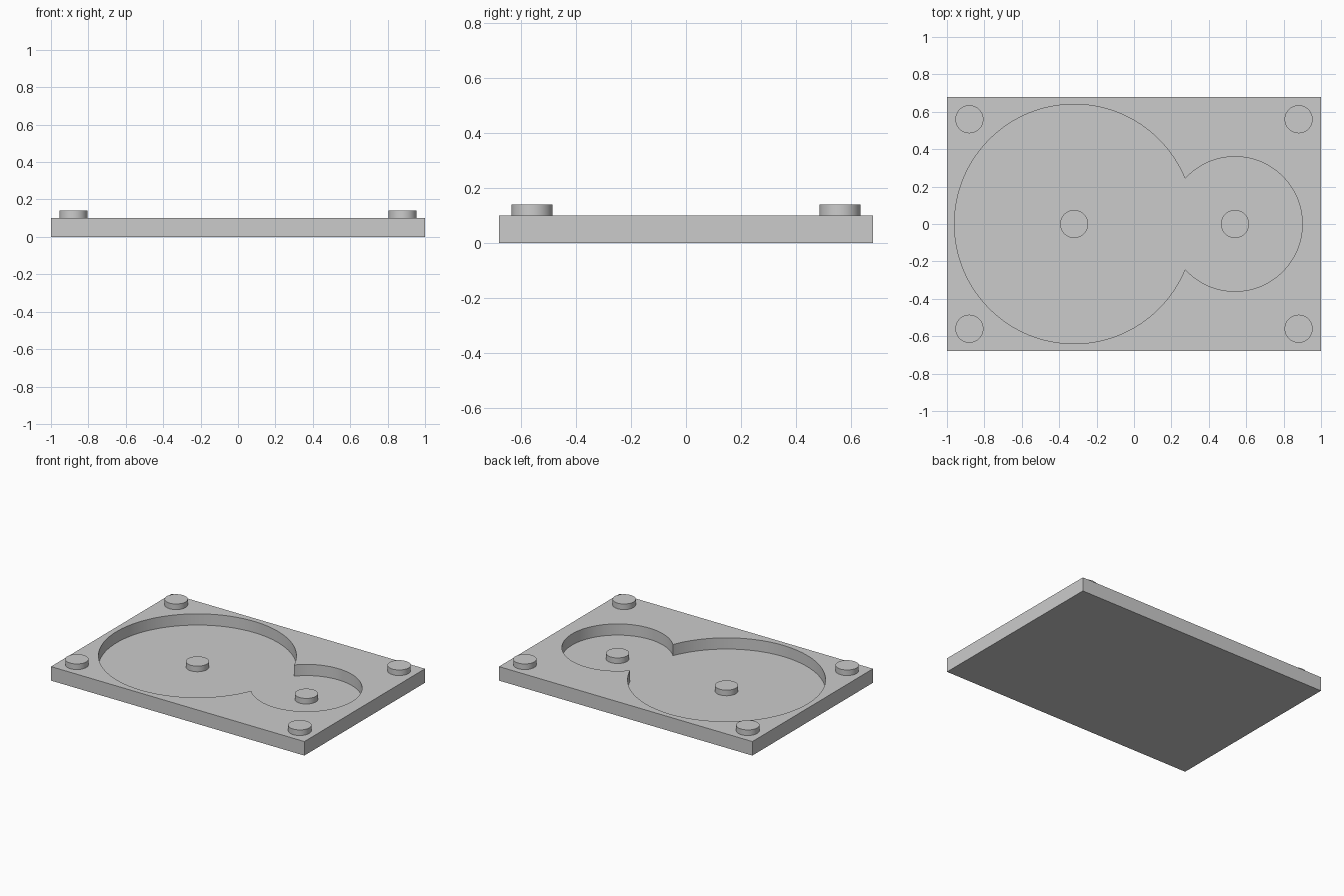
import bpy

if "Cube" in bpy.data.objects:
    bpy.data.objects.remove(bpy.data.objects["Cube"])

PLATE_TOP, FLOOR, POST_H, POST_R = 0.10, 0.02, 0.04, 0.075
# pocket centre x and radius
POCKETS = {"large": (-0.32, 0.64), "small": (0.54, 0.36)}

grey = bpy.data.materials.new("plain_grey")
grey.diffuse_color = (0.6, 0.6, 0.6, 1)
grey.use_nodes = True
grey.node_tree.nodes["Principled BSDF"].inputs["Base Color"].default_value = grey.diffuse_color


def cylinder(name, x, y, z0, z1, r, sides):
    bpy.ops.mesh.primitive_cylinder_add(
        vertices=sides, radius=r, depth=z1 - z0, location=(x, y, (z0 + z1) / 2))
    ob = bpy.context.object
    ob.name = name
    ob.data.materials.append(grey)
    bpy.ops.object.shade_smooth_by_angle()
    return ob


# base plate
bpy.ops.mesh.primitive_cube_add(size=1, location=(0, 0, PLATE_TOP / 2))
plate = bpy.context.object
plate.name = "base_plate"
plate.scale = (2, 1.36, PLATE_TOP)
bpy.ops.object.transform_apply(location=True, rotation=False, scale=True)
plate.data.materials.append(grey)

# two overlapping round pockets cut into the plate
for name, (x, r) in POCKETS.items():
    cutter = cylinder(name + "_pocket_cutter", x, 0, FLOOR, 0.3, r, 128)
    cutter.hide_render = True
    cutter.hide_viewport = True
    cut = plate.modifiers.new(name + "_pocket", "BOOLEAN")
    cut.operation = "DIFFERENCE"
    cut.solver = "EXACT"
    cut.object = cutter

# bake the cuts and drop the cutters
bpy.context.view_layer.objects.active = plate
plate.select_set(True)
for name in POCKETS:
    bpy.ops.object.modifier_apply(modifier=name + "_pocket")
    bpy.data.objects.remove(bpy.data.objects[name + "_pocket_cutter"])
bpy.ops.object.shade_smooth_by_angle()

# axle pins on the pocket floors
for name, (x, r) in POCKETS.items():
    cylinder(name + "_axle_pin", x, 0, FLOOR, FLOOR + POST_H, POST_R, 64)

# corner posts
for side, sx in (("left", -1), ("right", 1)):
    for end, sy in (("front", -1), ("back", 1)):
        cylinder(f"{end}_{side}_post", sx * 0.88, sy * 0.56,
                 PLATE_TOP, PLATE_TOP + POST_H, POST_R, 64)
